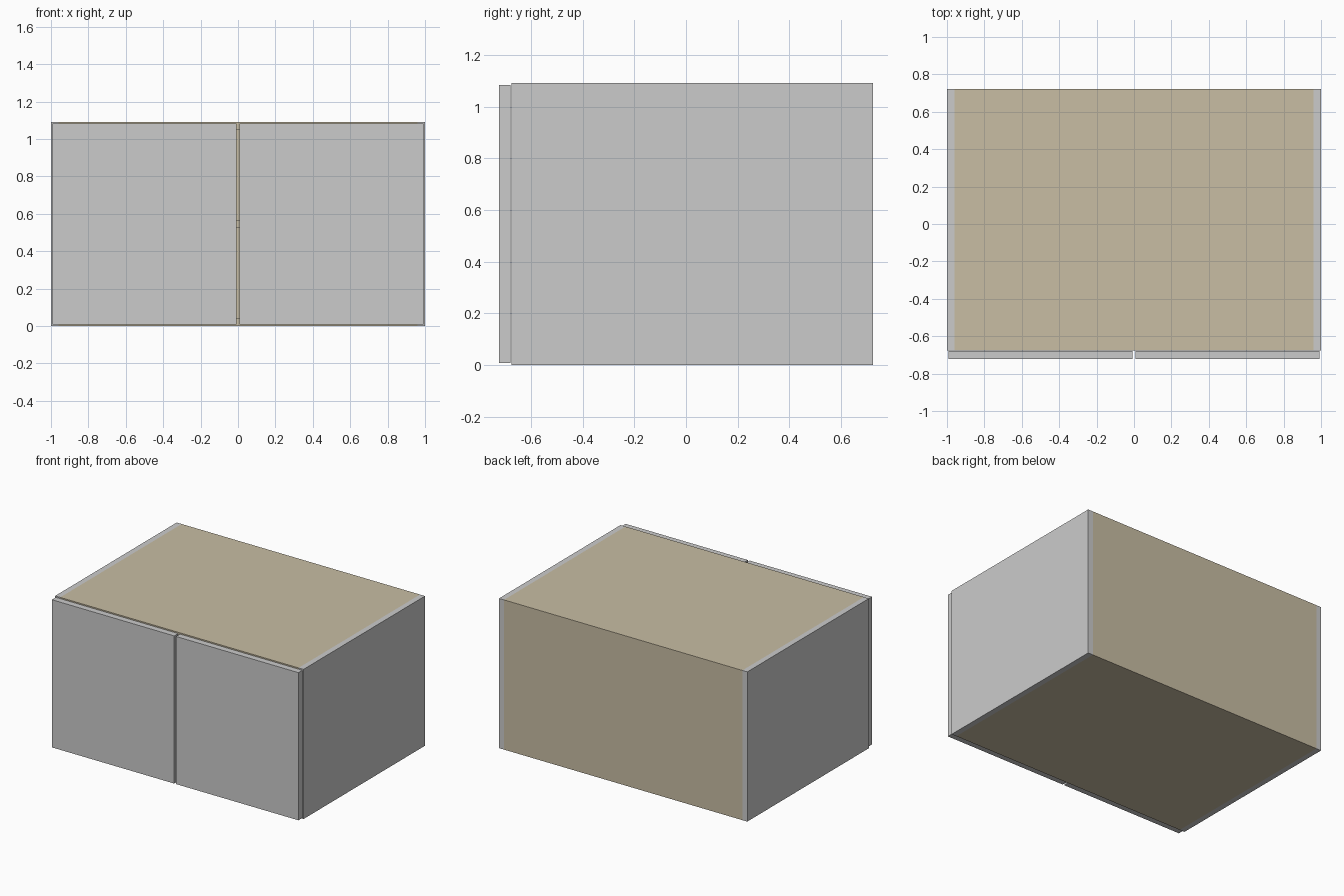
import bpy

if "Cube" in bpy.data.objects:
    bpy.data.objects.remove(bpy.data.objects["Cube"])

W, D, H = 2.0, 1.446, 1.09      # overall size
T = 0.04                        # panel thickness
DOOR_T, GAP = 0.045, 0.003      # door thickness, gap to carcass
BACK_T = 0.012
FRONT = -D / 2 + DOOR_T + GAP   # front plane of the carcass
BACK = D / 2
INNER = W / 2 - T

tan = bpy.data.materials.new("tan_board")
tan.diffuse_color = (0.58, 0.51, 0.37, 1)
tan.use_nodes = True
tan.node_tree.nodes["Principled BSDF"].inputs["Base Color"].default_value = tan.diffuse_color


def panel(name, x, y, z, material=None):
    """Board spanning the given (min, max) ranges."""
    bpy.ops.mesh.primitive_cube_add(
        size=1, location=[(a + b) / 2 for a, b in (x, y, z)])
    ob = bpy.context.object
    ob.name = name
    ob.scale = [b - a for a, b in (x, y, z)]
    bpy.ops.object.transform_apply(location=False, rotation=False, scale=True)
    if material:
        ob.data.materials.append(material)
    return ob


# Side panels and doors, mirrored left and right
for side, s in (("left", -1), ("right", 1)):
    panel(side + "_side", sorted((s * INNER, s * W / 2)), (FRONT, BACK), (0, H))
    panel(side + "_door", sorted((s * 0.0075, s * 0.9925)),
          (-D / 2, -D / 2 + DOOR_T), (0.0075, H - 0.0075))

# Horizontal boards between the sides
inner_x = (-INNER, INNER)
depth = (FRONT, BACK - BACK_T)
panel("bottom_board", inner_x, depth, (0, T), tan)
panel("top_board", inner_x, depth, (H - T, H), tan)
panel("middle_shelf", inner_x, (FRONT + 0.02, BACK - BACK_T),
      (H / 2 - T / 2, H / 2 + T / 2), tan)

# Thin back board
panel("back_board", inner_x, (BACK - BACK_T, BACK), (0, H), tan)
